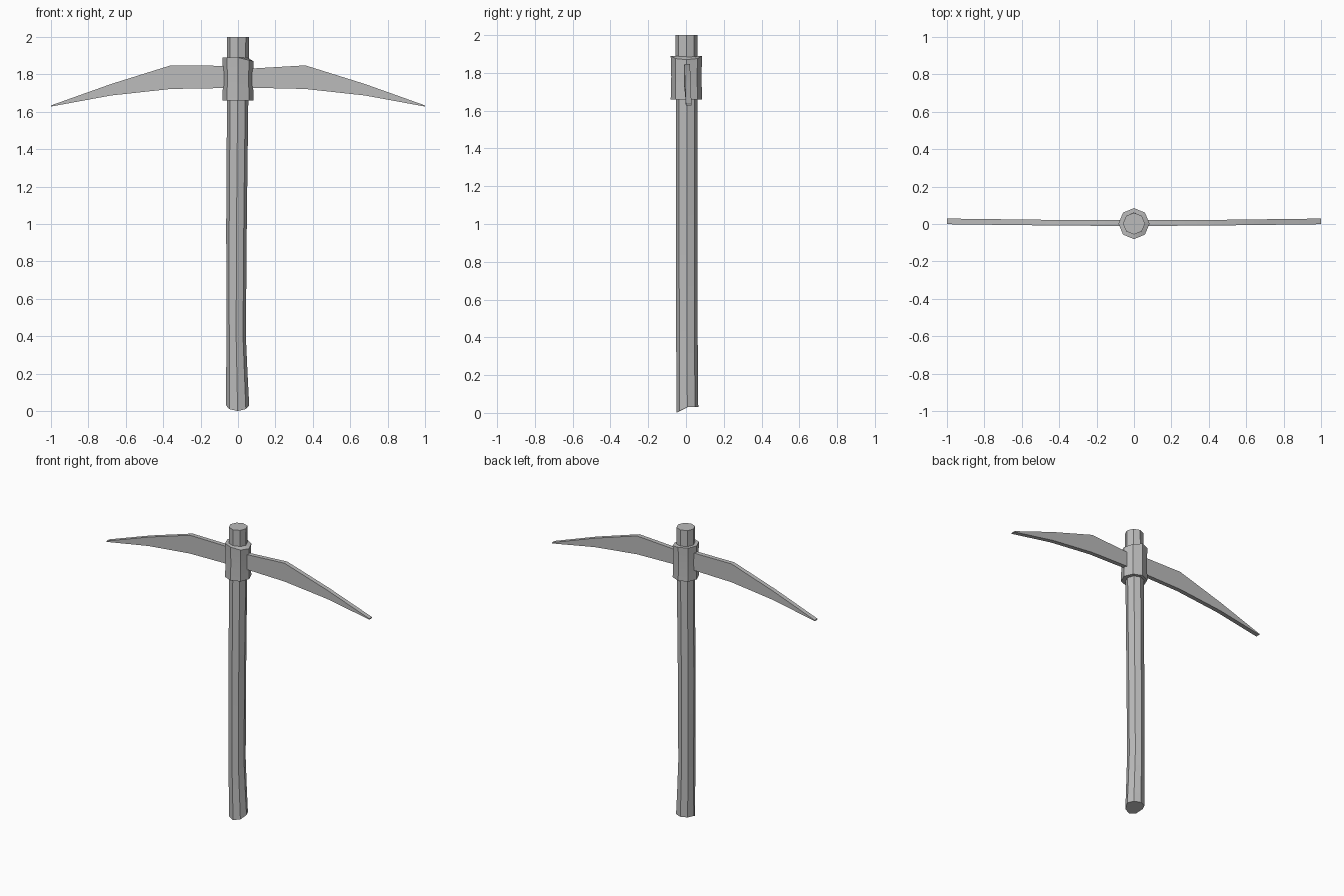
import bpy, bmesh, math

old = bpy.data.objects.get("Cube")
if old:
    bpy.data.objects.remove(old, do_unlink=True)

# Single plain grey
grey = bpy.data.materials.new("plain_grey")
grey.use_nodes = True
COL = (0.5, 0.5, 0.5, 1)
grey.diffuse_color = COL
grey.node_tree.nodes["Principled BSDF"].inputs["Base Color"].default_value = COL


def loft(name, rings, angle, closed=False):
    """Skin rings of points; cap the ends, or join last to first."""
    bm = bmesh.new()
    vr = [[bm.verts.new(p) for p in ring] for ring in rings]
    n = len(vr[0])
    pairs = list(zip(vr, vr[1:])) + ([(vr[-1], vr[0])] if closed else [])
    for a, b in pairs:
        for i in range(n):
            j = (i + 1) % n
            bm.faces.new((a[i], a[j], b[j], b[i]))
    if not closed:
        bm.faces.new(vr[0][::-1])
        bm.faces.new(vr[-1])
    bmesh.ops.recalc_face_normals(bm, faces=bm.faces)
    me = bpy.data.meshes.new(name)
    bm.to_mesh(me)
    bm.free()
    me.materials.append(grey)
    ob = bpy.data.objects.new(name, me)
    bpy.context.collection.objects.link(ob)
    bpy.ops.object.select_all(action="DESELECT")
    ob.select_set(True)
    bpy.context.view_layer.objects.active = ob
    bpy.ops.object.shade_smooth_by_angle(angle=math.radians(angle))
    return ob


def octagon(cx, cy, z, rx, ry):
    return [(cx + rx * math.cos(i * math.pi / 4),
             cy + ry * math.sin(i * math.pi / 4), z) for i in range(8)]


# Handle: slightly bent octagonal shaft with a flared, slanted foot
shaft = [octagon(*s) for s in (
    (-0.002, 0.007, 0.03, 0.062, 0.058),
    (-0.006, 0.006, 0.2, 0.057, 0.057),
    (-0.010, 0.005, 0.4, 0.052, 0.057),
    (-0.008, 0.004, 1.0, 0.055, 0.057),
    (-0.002, 0.004, 1.65, 0.057, 0.058),
    (0.000, 0.002, 2.0, 0.059, 0.058))]
shaft[0] = [(x, y, z + min(0, y) * 0.58) for x, y, z in shaft[0]]
loft("handle", shaft, 40)

# Collar: hollow octagonal sleeve around the handle
collar = [octagon(0, 0.002, z, r, r) for z, r in
          ((1.66, 0.05), (1.66, 0.083), (1.78, 0.08), (1.89, 0.083), (1.89, 0.05))]
collar[3] = [(x, y, z - 0.02 * max(0, x) / 0.083) for x, y, z in collar[3]]
loft("collar", collar, 40, closed=True)


# Pick blades: x, bottom, top, back-to-front centre
def blade(name, side, root_low, root_high):
    stations = ((0.0, root_low, root_high, 0.005),
                (0.36, 1.722, 1.848, 0.006),
                (0.68, 1.687, 1.748, 0.010),
                (1.0, 1.628, 1.634, 0.014))
    h = 0.015
    loft(name, [[(side * x, c - h, lo), (side * x, c + h, lo),
                 (side * x, c + h, hi), (side * x, c - h, hi)]
                for x, lo, hi, c in stations], 30)


blade("left_blade", 1, 1.73, 1.827)
blade("right_blade", -1, 1.728, 1.845)
